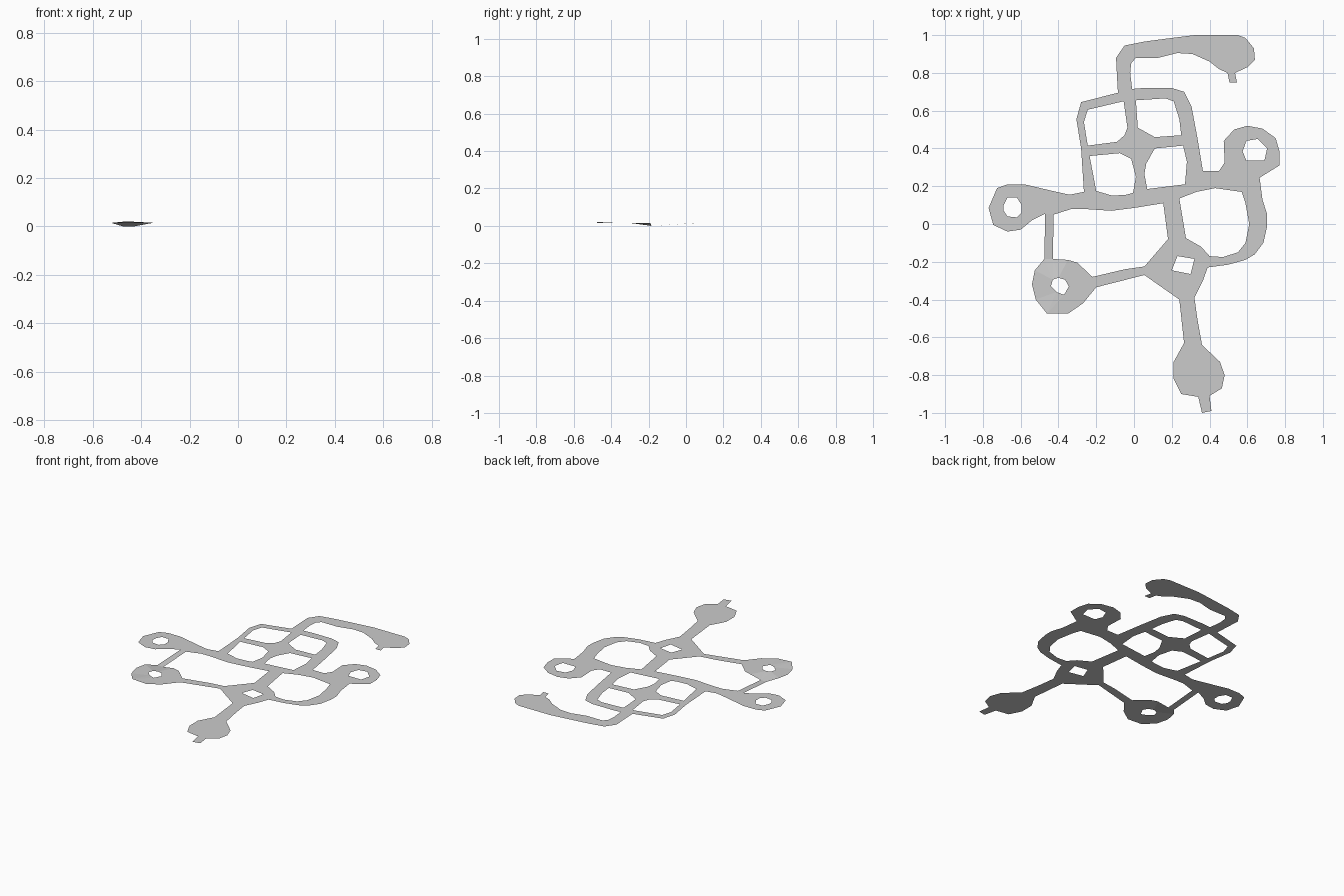
import bpy
import bmesh

Z = 0.015  # height of the thin sheet


def plate(name, outline, *holes):
    """Flat sheet from an outline with optional openings (x, y[, z])."""
    bm = bmesh.new()
    for loop in (outline, *holes):
        vs = [bm.verts.new((p[0], p[1], p[2] if len(p) > 2 else Z)) for p in loop]
        for a, b in zip(vs, vs[1:] + vs[:1]):
            bm.edges.new((a, b))
    bmesh.ops.triangle_fill(bm, use_beauty=True, use_dissolve=False,
                            edges=bm.edges[:], normal=(0, 0, 1))
    for f in bm.faces:
        f.normal_update()
        if f.normal.z < 0:
            f.normal_flip()
    me = bpy.data.meshes.new(name)
    bm.to_mesh(me)
    bm.free()
    ob = bpy.data.objects.new(name, me)
    bpy.context.collection.objects.link(ob)
    return ob


# Hooked arm at the top, with small tip
plate("upper_hook", [
    (-.085, .695), (-.09, .78), (-.095, .88), (-.05, .945), (.05, .965),
    (.2, .985), (.32, 1), (.55, 1), (.59, .985), (.635, .93), (.64, .87),
    (.6, .83), (.535, .8), (.545, .75), (.505, .75), (.495, .8), (.45, .82),
    (.4, .86), (.31, .9), (.23, .905), (.13, .88), (.01, .88), (-.015, .85),
    (-.02, .8), (-.01, .715)])

# Central frame with four windows
plate("lattice_frame", [
    (-.085, .695), (-.01, .715), (.05, .72), (.2, .72), (.265, .7), (.305, .62),
    (.335, .46), (.365, .28), (.43, .19), (.33, .17), (.24, .135), (.155, .11),
    (0, .085), (-.12, .07), (-.27, .08), (-.265, .17), (-.28, .4),
    (-.305, .555), (-.28, .645)],
    [(-.245, .605), (-.055, .65), (-.035, .51), (-.05, .47), (-.09, .435),
     (-.245, .415), (-.265, .54)],
    [(.01, .655), (.165, .665), (.21, .65), (.24, .555), (.25, .47),
     (.11, .46), (.02, .51)],
    [(-.235, .36), (-.075, .375), (-.015, .345), (.01, .25), (-.005, .165),
     (-.04, .155), (-.115, .15), (-.2, .175)],
    [(.11, .4), (.26, .415), (.28, .33), (.27, .21), (.07, .185),
     (.055, .265), (.065, .32)])

# Left arm ending in a ring
plate("left_eyelet", [
    (-.27, .08), (-.265, .17), (-.34, .155), (-.41, .17), (-.58, .21),
    (-.67, .21), (-.725, .19), (-.77, .085), (-.745, -.005), (-.67, -.04),
    (-.6, -.03), (-.54, .02), (-.47, .055), (-.425, .05), (-.33, .08)],
    [(-.69, .1), (-.67, .14), (-.62, .14), (-.595, .1), (-.595, .06),
     (-.62, .035), (-.67, .04), (-.69, .07)])

# Strut dropping to the lower left ring
plate("left_strut", [(-.47, .055), (-.425, .05), (-.43, -.185, 0), (-.475, -.185, 0)])

# Slightly tilted lower left ring
plate("lower_left_eyelet", [
    (-.475, -.185, 0), (-.525, -.245), (-.54, -.32), (-.52, -.4),
    (-.46, -.475, .021), (-.35, -.475), (-.27, -.42), (-.2, -.335),
    (-.22, -.28), (-.3, -.205), (-.35, -.19), (-.43, -.185, 0)],
    [(-.43, -.295), (-.4, -.285), (-.365, -.295), (-.345, -.33),
     (-.37, -.375), (-.41, -.36), (-.44, -.33)])

# Bar joining the ring to the lower joint
plate("cross_link", [(-.22, -.28), (-.2, -.335), (.055, -.27), (.055, -.225), (-.05, -.24)])

# Stem and joint with a square opening
plate("centre_joint", [
    (.155, .11), (.24, .135), (.275, -.075), (.355, -.12), (.4, -.17),
    (.39, -.23), (.365, -.3), (.32, -.39), (.24, -.4), (.14, -.33),
    (.055, -.27), (.055, -.225), (.18, -.08)],
    [(.23, -.17), (.32, -.185), (.3, -.265), (.2, -.245)])

# Bottom bulb with small tip
plate("lower_tail", [
    (.24, -.4), (.32, -.39), (.335, -.5), (.36, -.64), (.455, -.73), (.48, -.8),
    (.465, -.87), (.4, -.91), (.41, -.99), (.36, -1), (.34, -.915), (.25, -.9),
    (.21, -.82), (.21, -.73), (.265, -.63)])

# Curved band on the right
plate("right_loop", [
    (.57, .17), (.665, .245), (.68, .13), (.705, .05), (.705, -.01), (.685, -.1),
    (.64, -.16), (.59, -.19), (.5, -.215), (.39, -.23), (.4, -.17), (.47, -.175),
    (.55, -.15), (.59, -.1), (.61, 0), (.59, .11)])

# Ring on the right
plate("right_eyelet", [
    (.365, .28), (.45, .28), (.48, .325), (.475, .44), (.53, .5), (.6, .52),
    (.68, .505), (.75, .455), (.77, .385), (.77, .31), (.665, .245), (.57, .17),
    (.43, .19)],
    [(.595, .44), (.655, .45), (.705, .4), (.69, .335), (.595, .335), (.575, .385)])
